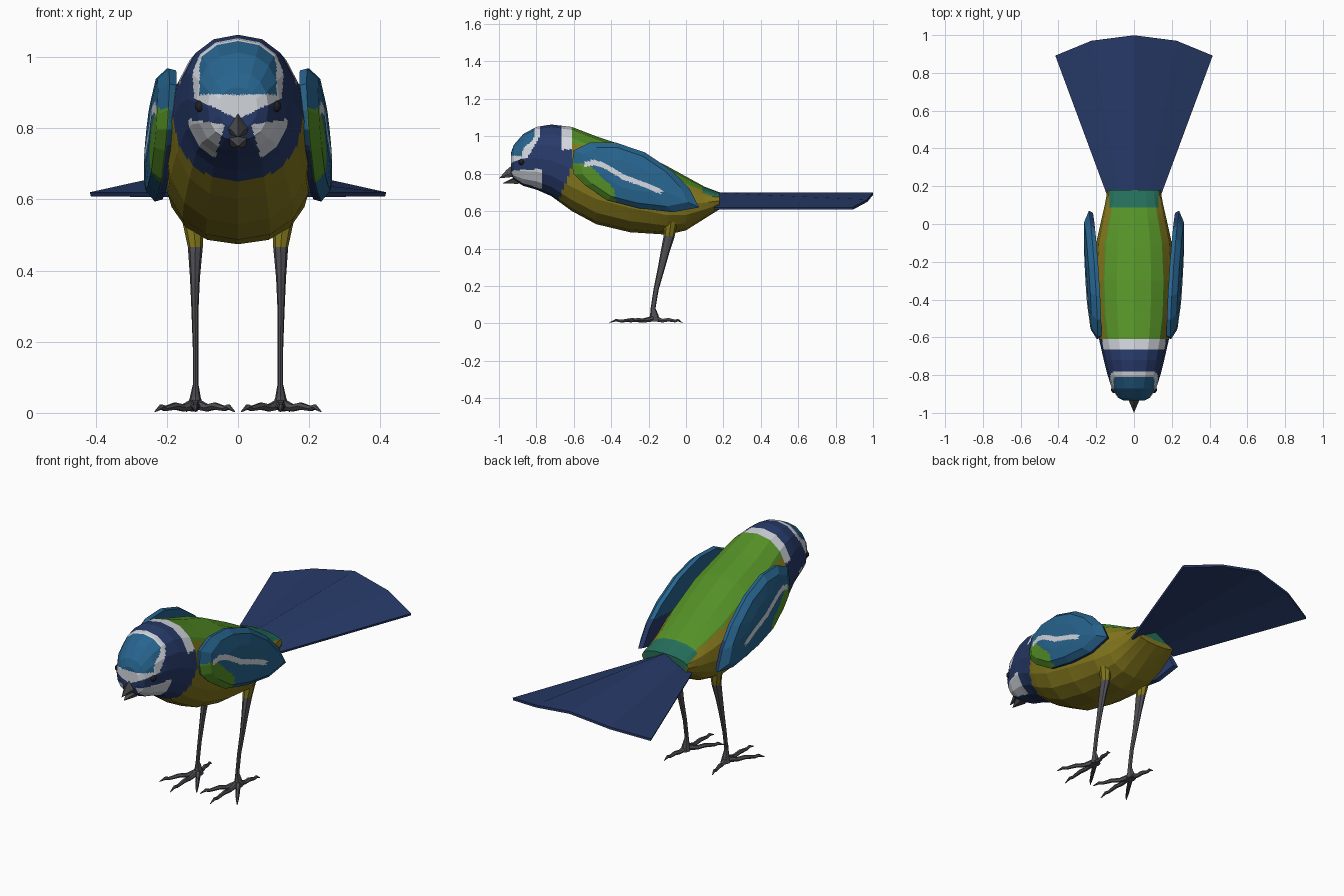
import bpy, bmesh, math
from mathutils import Vector

if "Cube" in bpy.data.objects:
    bpy.data.objects.remove(bpy.data.objects["Cube"])

PALETTE = {
    "navy": (.02, .042, .14), "blue": (.02, .127, .27), "white": (.64, .67, .72),
    "yellow": (.23, .185, .012), "green": (.09, .28, .02), "teal": (.018, .155, .1),
    "leg grey": (.08, .08, .09), "beak grey": (.07, .07, .075), "eye dark": (.015, .015, .018),
}
MATS = {}
for name, col in PALETTE.items():
    MATS[name] = bpy.data.materials.new(name)
    MATS[name].diffuse_color = (*col, 1)


def finish(name, bm, rule, cuts=0, mirror=False):
    """Turn a bmesh into an object, coloured face by face by rule(centre)."""
    bmesh.ops.recalc_face_normals(bm, faces=bm.faces)
    if cuts:
        bmesh.ops.subdivide_edges(bm, edges=bm.edges[:], cuts=cuts, use_grid_fill=True)
    me = bpy.data.meshes.new(name)
    used = []
    for f in bm.faces:
        c = rule if isinstance(rule, str) else rule(f.calc_center_median())
        if c not in used:
            used.append(c)
            me.materials.append(MATS[c])
        f.material_index = used.index(c)
    bm.to_mesh(me)
    bm.free()
    ob = bpy.data.objects.new(name, me)
    bpy.context.collection.objects.link(ob)
    if mirror:
        m = ob.modifiers.new("mirror", 'MIRROR')
        m.use_mirror_merge = False
    return ob


def loft(rings, bm=None):
    """Skin a row of equal-sized rings and close both ends."""
    bm = bm or bmesh.new()
    rows = [[bm.verts.new(p) for p in r] for r in rings]
    n = len(rows[0])
    for a, b in zip(rows, rows[1:]):
        for i in range(n):
            j = (i + 1) % n
            bm.faces.new((a[i], a[j], b[j], b[i]))
    caps = [bm.faces.new(rows[0]), bm.faces.new(rows[-1])]
    bmesh.ops.poke(bm, faces=caps)
    return bm


def lerp_table(v, table):
    for (a, p), (b, q) in zip(table, table[1:]):
        if v <= b:
            return p + (q - p) * max(0, (v - a) / (b - a))
    return table[-1][1]


# Body and head: sections of y, bottom, top, half width
SECTIONS = [
    (-.935, .80, .915, .055), (-.92, .765, .955, .085), (-.87, .735, 1.012, .117),
    (-.80, .715, 1.05, .14), (-.72, .68, 1.063, .16), (-.61, .60, 1.05, .185),
    (-.48, .53, 1.0, .205), (-.30, .487, .94, .212), (-.10, .474, .84, .2),
    (0, .497, .785, .178), (.10, .56, .73, .155), (.18, .61, .70, .14)]


def section(y, lo, hi, w, n=16):
    pts = []
    for i in range(n):
        t = 2 * math.pi * i / n
        s, c = math.sin(t), math.cos(t)
        pts.append((w * math.copysign(abs(s) ** .88, s), y,
                    (lo + hi) / 2 + (hi - lo) / 2 * math.copysign(abs(c) ** .88, c)))
    return pts


def body_colour(p):
    a, y, z = abs(p.x), p.y, p.z
    if y > -.61 - max(0, .85 - z) * .35:          # trunk
        if y > .09 and a < .13 and z > .64:
            return "teal"
        lim = lerp_table(y, [(-.6, .15), (-.35, .165), (-.1, .155), (.1, .115)])
        mid = lerp_table(y, [(s[0], (s[1] + s[2]) / 2) for s in SECTIONS])
        return "green" if a < lim and z > mid else "yellow"
    if y > -.67 and z > .93:                      # nape patch
        return "white"
    slant = max(0, 1 - z) * .6
    if z > .895 and a < .108 and y < -.81 - slant:    # cap
        return "blue"
    if z > .825 + .5 * a and y < -.78 - slant:    # brow band
        return "white"
    if y < -.775 and .722 < z < .805 + .15 * a and a > .04 + (.8 - z) * .3:   # cheek
        return "white"
    return "navy"


finish("body", loft([section(*s) for s in SECTIONS]), body_colour, cuts=7)

# Wings: domed shells over an outline in y, z
OUTLINE = [(-.61, .85), (-.60, .925), (-.51, .968), (-.38, .968), (-.22, .914), (-.07, .813),
           (.02, .717), (.07, .62), (-.07, .594), (-.25, .615), (-.42, .658), (-.54, .738),
           (-.6, .797)]
STRIPE = [(-.53, .85), (-.5, .862), (-.44, .845), (-.33, .78), (-.22, .74), (-.14, .705)]
CENTRE = (-.30, .79)


def wing_ring(scale, dx):
    ring = []
    for y, z in OUTLINE:
        y = CENTRE[0] + (y - CENTRE[0]) * scale
        z = CENTRE[1] + (z - CENTRE[1]) * scale
        ring.append((.185 + .03 * (y + .6) / .67 + .02 * (.97 - z) / .37 + dx, y, z))
    return ring


def near_stripe(y, z):
    p = Vector((y, z))
    for a, b in zip(STRIPE, STRIPE[1:]):
        a, d = Vector(a), Vector(b) - Vector(a)
        t = min(1, max(0, (p - a).dot(d) / d.length_squared))
        if (p - a - d * t).length < .013:
            return True
    return False


def wing_colour(p):
    y, z = p.y, p.z
    rim = .185 + .03 * (y + .6) / .67 + .02 * (.97 - z) / .37
    if p.x < rim + .003:                          # edge and inner side
        return "navy" if z < .75 else "blue"
    if near_stripe(y, z):
        return "white"
    if y < -.38 and z < min(.855, .855 - (y + .525) * .97):
        return "green"
    return "blue"


finish("wing", loft([wing_ring(.97, -.016), wing_ring(1, .005), wing_ring(.84, .034),
                     wing_ring(.45, .045)]), wing_colour, cuts=7, mirror=True)

# Tail: thin fan with a raised centre line
bm = bmesh.new()
COLS = [(-.415, -.14, .892, .614), (-.225, -.075, .97, .656), (0, 0, .999, .692),
        (.225, .075, .97, .656), (.415, .14, .892, .614)]
near = [bm.verts.new((b, .15, .692 - abs(b) * .56)) for t, b, y, z in COLS]
far = [bm.verts.new((t, y, z)) for t, b, y, z in COLS]
for i in range(4):
    bm.faces.new((near[i], near[i + 1], far[i + 1], far[i]))
tail = finish("tail", bm, "navy")
sol = tail.modifiers.new("thickness", 'SOLIDIFY')
sol.thickness, sol.offset = .013, 0

# Beak: two tapering halves, slightly open
for name, base, tip in (
        ("upper_beak", [(0, -.92, .853), (.04, -.905, .805), (.03, -.9, .785),
                        (-.03, -.9, .785), (-.04, -.905, .805)], (0, -1, .775)),
        ("lower_beak", [(0, -.9, .79), (.035, -.9, .78), (.018, -.895, .745),
                        (-.018, -.895, .745), (-.035, -.9, .78)], (0, -.98, .749))):
    base, tip = [Vector(p) for p in base], Vector(tip)
    finish(name, loft([base, [p.lerp(tip, .5) + Vector((0, 0, .006 if p.z > .8 else 0))
                              for p in base], [p.lerp(tip, .98) for p in base]]), "beak grey")

# Eyes
bm = bmesh.new()
bmesh.ops.create_uvsphere(bm, u_segments=10, v_segments=6, radius=.017)
bmesh.ops.translate(bm, verts=bm.verts, vec=(.105, -.878, .862))
finish("eye", bm, "eye dark", mirror=True)

# Legs: x, y, z, half width, half depth
LEG = [(.125, -.07, .61, .03, .035), (.126, -.08, .54, .031, .034), (.12, -.09, .466, .021, .03),
       (.121, -.112, .38, .014, .024), (.121, -.133, .29, .01, .019), (.119, -.16, .18, .008, .014),
       (.119, -.176, .08, .008, .013), (.12, -.17, .045, .015, .022), (.12, -.17, .01, .024, .032)]
rings = [[(x + w * math.cos(k * math.pi / 4), y + d * math.sin(k * math.pi / 4), z)
          for k in range(8)] for x, y, z, w, d in LEG]
finish("leg", loft(rings), lambda p: "yellow" if p.z > .466 else "leg grey", mirror=True)

# Toes: three forward, one back, each with a knuckle and a claw
bm = bmesh.new()
for dx, dy in ((0, -.24), (.113, -.17), (-.11, -.17), (.025, .15)):
    side = Vector((dy, -dx, 0)).normalized()
    rings = []
    for t, z, r in ((0, .026, .017), (.3, .014, .011), (.5, .019, .011), (.75, .012, .008),
                    (.85, .017, .008), (1, .004, .002)):
        c = Vector((.12 + dx * t, -.17 + dy * t, z))
        rings.append([c + side * r * math.cos(k * math.pi / 3)
                      + Vector((0, 0, r * math.sin(k * math.pi / 3))) for k in range(6)])
    loft(rings, bm)
finish("toes", bm, "leg grey", mirror=True)

for m in bpy.data.materials:
    if m.users and not m.is_grease_pencil:
        m.use_nodes = True
        m.node_tree.nodes["Principled BSDF"].inputs["Base Color"].default_value = m.diffuse_color
